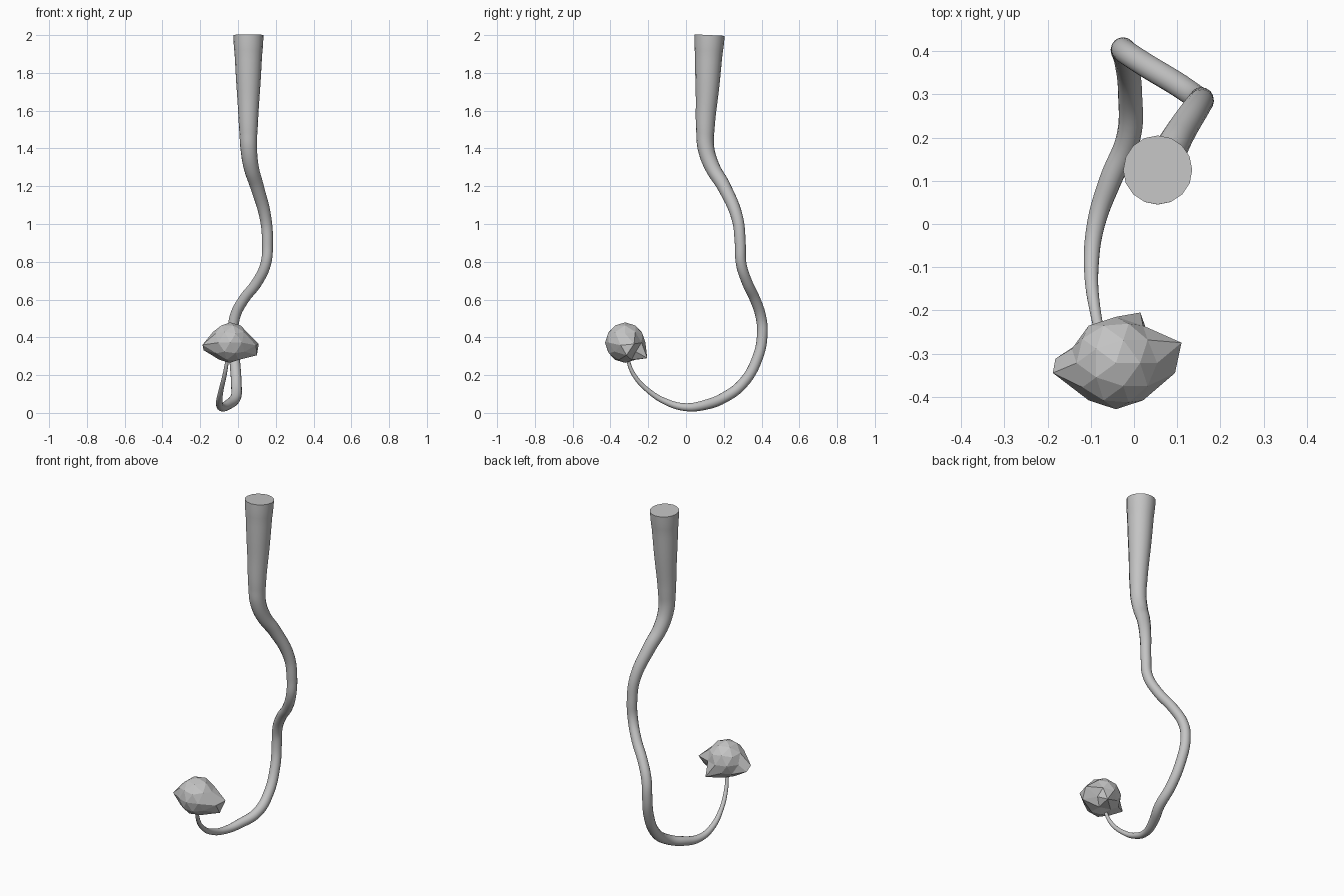
import bpy, bmesh, math
from mathutils import Vector

if "Cube" in bpy.data.objects:
    bpy.data.objects.remove(bpy.data.objects["Cube"])

grey = bpy.data.materials.new("stone_grey")
grey.diffuse_color = (0.55, 0.55, 0.55, 1)
grey.use_nodes = True
grey.node_tree.nodes["Principled BSDF"].inputs["Base Color"].default_value = grey.diffuse_color

# Tapering stem: centre line x, y, z and radius
PATH = [
    (.055, .125, 2.0, .080), (.055, .120, 1.9, .073), (.055, .112, 1.7, .061),
    (.055, .102, 1.5, .049), (.057, .106, 1.4, .044), (.070, .140, 1.3, .040),
    (.100, .200, 1.2, .036), (.146, .272, 1.03, .031), (.156, .287, .90, .029),
    (.147, .292, .79, .028), (.100, .324, .69, .028), (.030, .366, .60, .028),
    (-.016, .396, .51, .028), (-.026, .404, .42, .028), (-.018, .378, .29, .028),
    (-.009, .300, .155, .028), (-.013, .200, .080, .028), (-.055, .100, .042, .026),
    (-.088, .000, .030, .021), (-.099, -.100, .056, .017), (-.090, -.200, .118, .013),
    (-.070, -.278, .205, .011), (-.053, -.315, .300, .009),
]
curve = bpy.data.curves.new("stem", 'CURVE')
curve.dimensions = '3D'
curve.bevel_depth = 1.0
curve.bevel_resolution = 6
curve.resolution_u = 6
curve.use_fill_caps = True
spline = curve.splines.new('BEZIER')
spline.radius_interpolation = 'CARDINAL'
spline.bezier_points.add(len(PATH) - 1)
for point, (x, y, z, r) in zip(spline.bezier_points, PATH):
    point.co = (x, y, z)
    point.radius = r
    point.handle_left_type = point.handle_right_type = 'AUTO'
stem = bpy.data.objects.new("stem", curve)
bpy.context.collection.objects.link(stem)
bpy.context.view_layer.objects.active = stem
stem.select_set(True)
bpy.ops.object.convert(target='MESH')
stem = bpy.context.object
stem.name = "stem"
stem.data.materials.clear()
stem.data.materials.append(grey)
bpy.ops.object.shade_smooth_by_angle(angle=math.radians(40))

# Faceted rock: low-poly ball with a few corners pulled outward
CENTRE = Vector((-.042, -.322, .372))
CORNERS = [  # direction from the centre, final position
    ((.951, .309, 0), (.110, -.275, .365)),
    ((.951, -.309, 0), (.095, -.345, .358)),
    ((.85, 0, -.526), (.100, -.315, .305)),
    ((-.951, -.309, 0), (-.188, -.345, .360)),
    ((-.894, 0, -.447), (-.182, -.312, .332)),
    ((.263, .809, -.526), (.015, -.205, .290)),
]
bm = bmesh.new()
bmesh.ops.create_icosphere(bm, subdivisions=2, radius=.107)
verts = list(bm.verts)
pulls = [(max(verts, key=lambda v: v.co.dot(Vector(d))), Vector(p)) for d, p in CORNERS]
bmesh.ops.translate(bm, verts=verts, vec=CENTRE)
for vert, target in pulls:
    vert.co = target
mesh = bpy.data.meshes.new("rock")
bm.to_mesh(mesh)
bm.free()
mesh.materials.append(grey)
rock = bpy.data.objects.new("rock", mesh)
bpy.context.collection.objects.link(rock)
